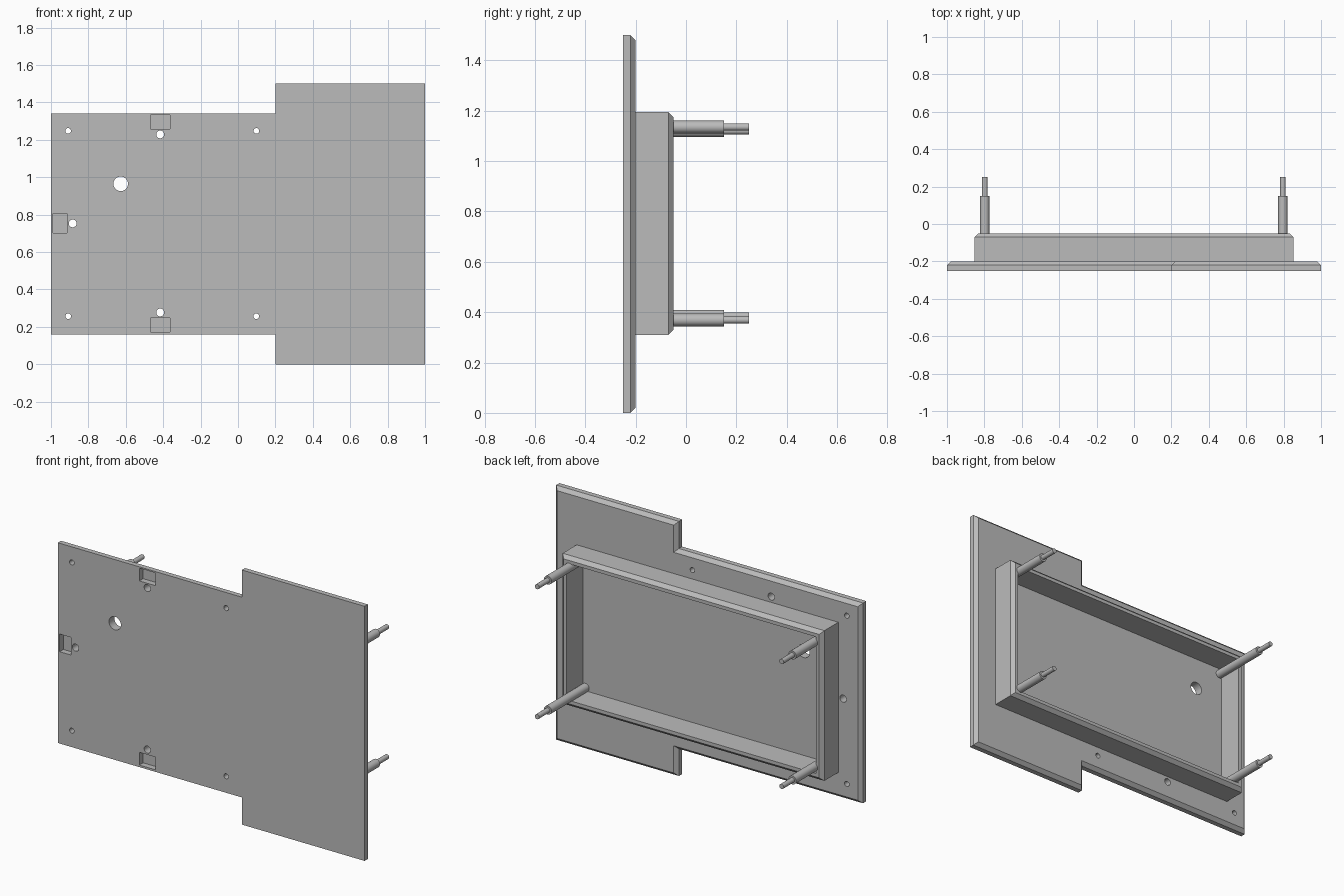
import bpy, bmesh, math
from mathutils import Matrix, Vector

cube = bpy.data.objects.get("Cube")
if cube:
    bpy.data.objects.remove(cube, do_unlink=True)

grey = bpy.data.materials.new("plain_grey")
grey.use_nodes = True
colour = (0.5, 0.5, 0.5, 1)
grey.diffuse_color = colour
grey.node_tree.nodes["Principled BSDF"].inputs["Base Color"].default_value = colour

FRONT, BACK, RIM, CHAMFER = -0.25, -0.20, -0.05, 0.02


def finish(bm, name, smooth=False):
    bmesh.ops.recalc_face_normals(bm, faces=bm.faces)
    mesh = bpy.data.meshes.new(name)
    bm.to_mesh(mesh)
    bm.free()
    mesh.materials.append(grey)
    ob = bpy.data.objects.new(name, mesh)
    bpy.context.collection.objects.link(ob)
    if smooth:
        bpy.ops.object.select_all(action='DESELECT')
        ob.select_set(True)
        bpy.context.view_layer.objects.active = ob
        bpy.ops.object.shade_smooth_by_angle(angle=math.radians(35))
    return ob


def loft(bm, sections, ring=False):
    """Bridge (outline, y) sections; close into a ring or cap both ends."""
    loops = [[bm.verts.new((x, y, z)) for x, z in pts] for pts, y in sections]
    pairs = list(zip(loops, loops[1:]))
    if ring:
        pairs.append((loops[-1], loops[0]))
    else:
        bm.faces.new(loops[0])
        bm.faces.new(loops[-1])
    for a, b in pairs:
        n = len(a)
        for i in range(n):
            j = (i + 1) % n
            bm.faces.new((a[i], a[j], b[j], b[i]))


def rect(x0, x1, z0, z1, d=0):
    return [(x0 + d, z0 + d), (x1 - d, z0 + d), (x1 - d, z1 - d), (x0 + d, z1 - d)]


def plate_outline(d):
    narrow = rect(-1, 0.2, 0.16, 1.34, d)
    wide = rect(0.2, 1, 0, 1.5, d)
    step = 0.2 + d
    return [narrow[0], (step, narrow[0][1]), wide[0], wide[1],
            wide[2], wide[3], (step, narrow[3][1]), narrow[3]]


def cylinder(bm, x, z, r, y0, y1, segments=24):
    place = Matrix.Translation((x, (y0 + y1) / 2, z)) @ Matrix.Rotation(math.pi / 2, 4, 'X')
    bmesh.ops.create_cone(bm, cap_ends=True, segments=segments, radius1=r,
                          radius2=r, depth=y1 - y0, matrix=place)


# Stepped face plate with chamfered back edge
bm = bmesh.new()
loft(bm, [(plate_outline(0), FRONT), (plate_outline(0), BACK - CHAMFER),
          (plate_outline(CHAMFER), BACK)])
plate = finish(bm, "face_plate")

# Holes and shallow pockets cut from the plate
bm = bmesh.new()
holes = [(x, z, 0.015) for x in (-0.908, 0.098) for z in (0.257, 1.248)]
holes += [(-0.416, 0.277, 0.021), (-0.416, 1.229, 0.021),
          (-0.884, 0.753, 0.021), (-0.627, 0.965, 0.039)]
for x, z, r in holes:
    cylinder(bm, x, z, r, FRONT - 0.05, BACK + 0.05)
for box in ((-0.468, -0.364, 1.257, 1.332), (-0.468, -0.364, 0.172, 0.247),
            (-0.988, -0.913, 0.701, 0.805)):
    loft(bm, [(rect(*box), FRONT - 0.05), (rect(*box), FRONT + 0.035)])
cutter = finish(bm, "hole_cutter")
cutter.hide_render = True

cut = plate.modifiers.new("holes", 'BOOLEAN')
cut.operation = 'DIFFERENCE'
cut.solver = 'EXACT'
cut.object = cutter
bpy.ops.object.select_all(action='DESELECT')
plate.select_set(True)
bpy.context.view_layer.objects.active = plate
bpy.ops.object.modifier_apply(modifier=cut.name)
bpy.data.objects.remove(cutter, do_unlink=True)
bpy.ops.object.shade_smooth_by_angle(angle=math.radians(30))

# Raised rectangular frame on the back, open in the middle
wall = (-0.853, 0.853, 0.31, 1.195)
bm = bmesh.new()
loft(bm, [(rect(*wall), BACK - 0.005), (rect(*wall), RIM - CHAMFER),
          (rect(*wall, CHAMFER), RIM), (rect(*wall, 0.04), RIM),
          (rect(*wall, 0.04), BACK - 0.005)], ring=True)
finish(bm, "back_frame")

# Stepped mounting pegs in the frame corners
middle = 0.752
for side, x, spread in (("left", 0.796, 0.383), ("right", -0.798, 0.368)):
    for level, sign in (("upper", 1), ("lower", -1)):
        z = middle + sign * spread
        bm = bmesh.new()
        cylinder(bm, x, z, 0.025, BACK - 0.005, 0.15)
        cylinder(bm, x, z, 0.0145, 0.14, 0.25)
        finish(bm, f"{level}_{side}_peg", smooth=True)
